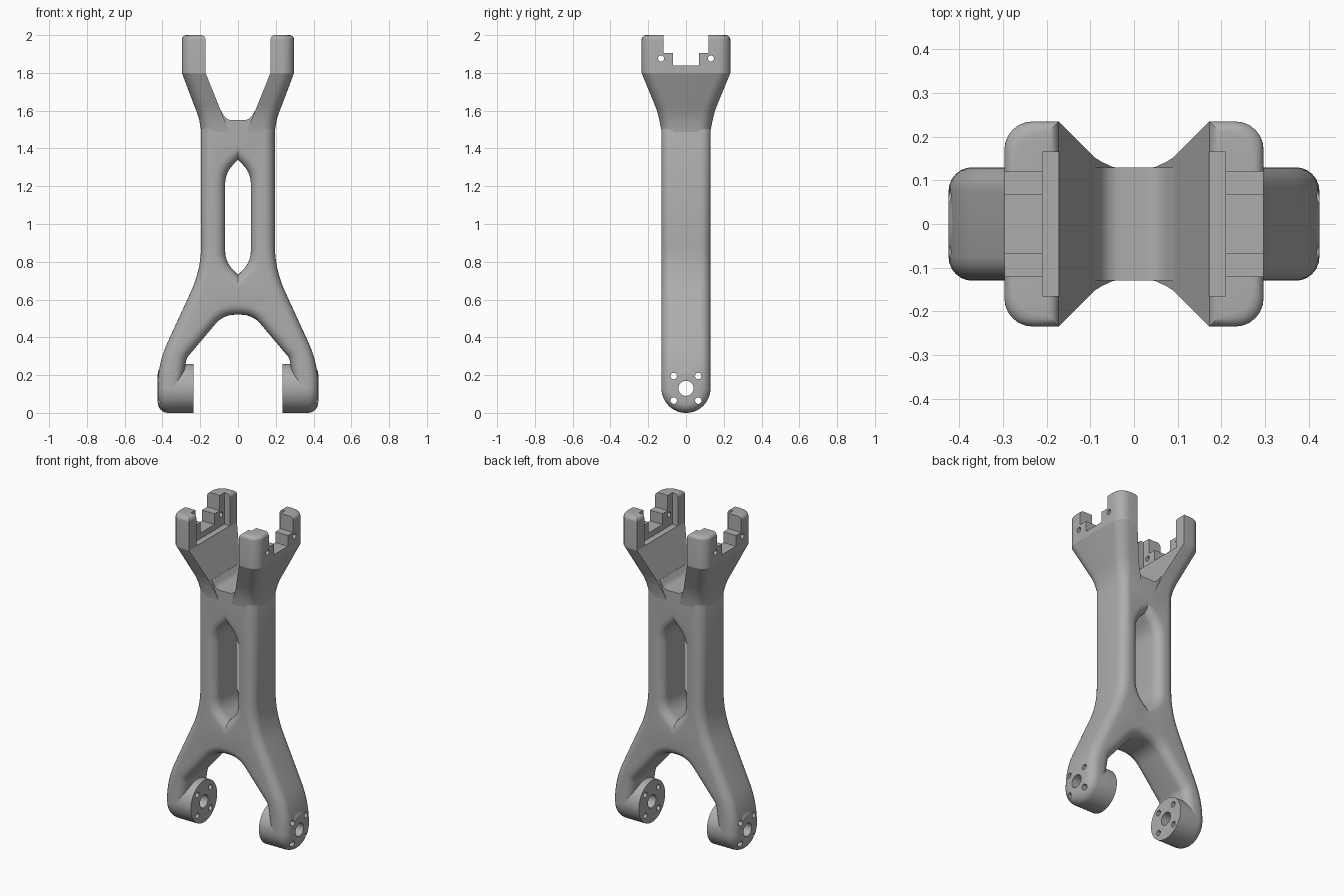
import bpy, bmesh, math
from mathutils import Vector

old = bpy.data.objects.get("Cube")
if old:
    bpy.data.objects.remove(old, do_unlink=True)

HALF_DEPTH = 0.13
ROUND = 0.055
STEPS = 6
ARC = [math.pi / 2 * i / STEPS for i in range(STEPS + 1)]

grey = bpy.data.materials.new("satin_grey")
grey.use_nodes = True
grey.diffuse_color = (0.42, 0.42, 0.42, 1)
grey.node_tree.nodes["Principled BSDF"].inputs["Base Color"].default_value = grey.diffuse_color


def make_object(name, bm):
    bmesh.ops.recalc_face_normals(bm, faces=bm.faces[:])
    mesh = bpy.data.meshes.new(name)
    bm.to_mesh(mesh)
    bm.free()
    mesh.materials.append(grey)
    obj = bpy.data.objects.new(name, mesh)
    bpy.context.collection.objects.link(obj)
    return obj


def activate(obj):
    bpy.ops.object.select_all(action="DESELECT")
    obj.select_set(True)
    bpy.context.view_layer.objects.active = obj


def cut(obj, cutter):
    activate(obj)
    mod = obj.modifiers.new("cut", "BOOLEAN")
    mod.operation = "DIFFERENCE"
    mod.solver = "EXACT"
    mod.object = cutter
    bpy.ops.object.modifier_apply(modifier=mod.name)


def smooth(obj, degrees):
    activate(obj)
    bpy.ops.object.shade_smooth_by_angle(angle=math.radians(degrees))


def bridge(bm, rings):
    for a, b in zip(rings, rings[1:]):
        for i in range(len(a)):
            j = (i + 1) % len(a)
            bm.faces.new((a[i], a[j], b[j], b[i]))


def rounded_outline(controls):
    """Fillet the corners of a half outline (x, z, cut length), then mirror it."""
    half = []
    for i, (x, z, length) in enumerate(controls):
        p = Vector((x, z))
        if length == 0:
            half.append(p)
            continue
        a = p + (Vector(controls[i - 1][:2]) - p).normalized() * length
        b = p + (Vector(controls[i + 1][:2]) - p).normalized() * length
        for k in range(9):
            t = k / 8
            half.append(a * (1 - t) ** 2 + p * 2 * t * (1 - t) + b * t * t)
    return half + [Vector((-p.x, p.y)) for p in reversed(half[1:-1])]


def inset(points, dist):
    """Move an outline into the material; the open ends keep their height."""
    out = []
    for i, p in enumerate(points):
        d1 = (p - points[i - 1]).normalized()
        d2 = (points[(i + 1) % len(points)] - p).normalized()
        n1, n2 = Vector((d1.y, -d1.x)), Vector((d2.y, -d2.x))
        q = p + (n1 + n2) / max(1 + n1.dot(n2), 0.4) * dist
        if p.y > 1.51:
            q = p.copy()
        elif p.y < 0.131:
            q.y = p.y
        out.append(q)
    return out


# Body: H-shaped plate with rounded edges and a long slot
outer = rounded_outline([
    (0, 1.55, 0), (0.06, 1.55, 0.03), (0.09, 1.6, 0), (0.15, 1.6, 0),
    (0.195, 1.5, 0), (0.195, 0.76, 0.13), (0.425, 0.26, 0.125),
    (0.425, 0.13, 0), (0.30, 0.13, 0), (0.272, 0.29, 0.015),
    (0.078, 0.52, 0.065), (0, 0.52, 0)])
slot = rounded_outline([
    (0, 0.73, 0), (0.068, 0.80, 0.06), (0.068, 1.27, 0.06), (0, 1.34, 0)])

bm = bmesh.new()
layers = [(-1, t) for t in reversed(ARC)] + [(1, t) for t in ARC]
caps = {-1: [], 1: []}
for outline in (outer, slot):
    rings = []
    for side, t in layers:
        y = side * (HALF_DEPTH - ROUND + ROUND * math.sin(t))
        pts = inset(outline, ROUND * (1 - math.cos(t)))
        rings.append([bm.verts.new((p.x, y, p.y)) for p in pts])
    bridge(bm, rings)
    for side, ring in ((-1, rings[0]), (1, rings[-1])):
        caps[side] += [bm.edges.get((ring[i - 1], ring[i])) for i in range(len(ring))]
for side in caps:
    bmesh.ops.triangle_fill(bm, use_beauty=True, edges=caps[side], normal=(0, side, 0))
body = make_object("body", bm)


# Feet: round hubs lying across, rounded on the outside
def make_foot(name, s):
    bm = bmesh.new()
    profile = [(0.235, HALF_DEPTH)]
    profile += [(0.425 - ROUND + ROUND * math.sin(t),
                 HALF_DEPTH - ROUND + ROUND * math.cos(t)) for t in ARC]
    angles = [math.tau * i / 64 for i in range(64)]
    rings = [[bm.verts.new((s * x, r * math.cos(a), HALF_DEPTH + r * math.sin(a)))
              for a in angles] for x, r in profile]
    bridge(bm, rings)
    bm.faces.new(rings[0])
    bm.faces.new(rings[-1])
    return make_object(name, bm)


# Upper arms: lofted sections, flaring outwards, rounded on the outside
def make_arm(name, s):
    sections = [(1.46, 0.034, 0.193, 0.128), (1.50, 0.05, 0.196, 0.131),
                (1.56, 0.075, 0.207, 0.143), (1.60, 0.091, 0.221, 0.153),
                (1.63, 0.103, 0.233, 0.165), (1.80, 0.172, 0.297, 0.235)]
    for t in ARC:
        d = 0.025 * (1 - math.cos(t))
        sections.append((1.975 + 0.025 * math.sin(t), 0.172 + d, 0.297 - d, 0.235 - d))
    bm = bmesh.new()
    rings = []
    r = 0.065
    for z, xi, xo, hy in sections:
        corner = [(xo - r + r * math.sin(t), hy - r + r * math.cos(t)) for t in ARC]
        pts = [(xi, hy)] + corner
        pts += [(x, -y) for x, y in reversed(pts)]
        rings.append([bm.verts.new((s * x, y, z)) for x, y in pts])
    bridge(bm, rings)
    bm.faces.new(rings[0])
    bm.faces.new(rings[-1])
    return make_object(name, bm)


feet = [make_foot("left_foot", 1), make_foot("right_foot", -1)]
arms = [make_arm("left_arm", 1), make_arm("right_arm", -1)]


# Cutters: stepped saddle on the arms, and cross holes
def box_cutter(hx, hy, z):
    bm = bmesh.new()
    bmesh.ops.create_cube(bm, size=2)
    for v in bm.verts:
        v.co = (v.co.x * hx, v.co.y * hy, z if v.co.z < 0 else 2.2)
    return make_object("saddle_cutter", bm)


def hole_cutter(holes):
    bm = bmesh.new()
    for y, z, r in holes:
        rings = [[bm.verts.new((x, y + r * math.cos(math.tau * i / 24),
                                z + r * math.sin(math.tau * i / 24)))
                  for i in range(24)] for x in (-0.6, 0.6)]
        bridge(bm, rings)
        bm.faces.new(rings[0])
        bm.faces.new(rings[1])
    return make_object("hole_cutter", bm)


bolts = [(y, HALF_DEPTH + dz, 0.017) for y in (-0.065, 0.065) for dz in (-0.065, 0.065)]
foot_holes = hole_cutter([(0, HALF_DEPTH, 0.04)] + bolts)
arm_holes = hole_cutter([(y, 1.876, 0.016) for y in (-0.132, 0.132)])
saddles = [box_cutter(0.21, 0.165, 1.803), box_cutter(0.6, 0.12, 1.905),
           box_cutter(0.6, 0.068, 1.838)]

for obj in feet + [body]:
    cut(obj, foot_holes)
    smooth(obj, 30)
for obj in arms:
    for cutter in saddles + [arm_holes]:
        cut(obj, cutter)
    smooth(obj, 18)

for cutter in saddles + [foot_holes, arm_holes]:
    bpy.data.objects.remove(cutter, do_unlink=True)
